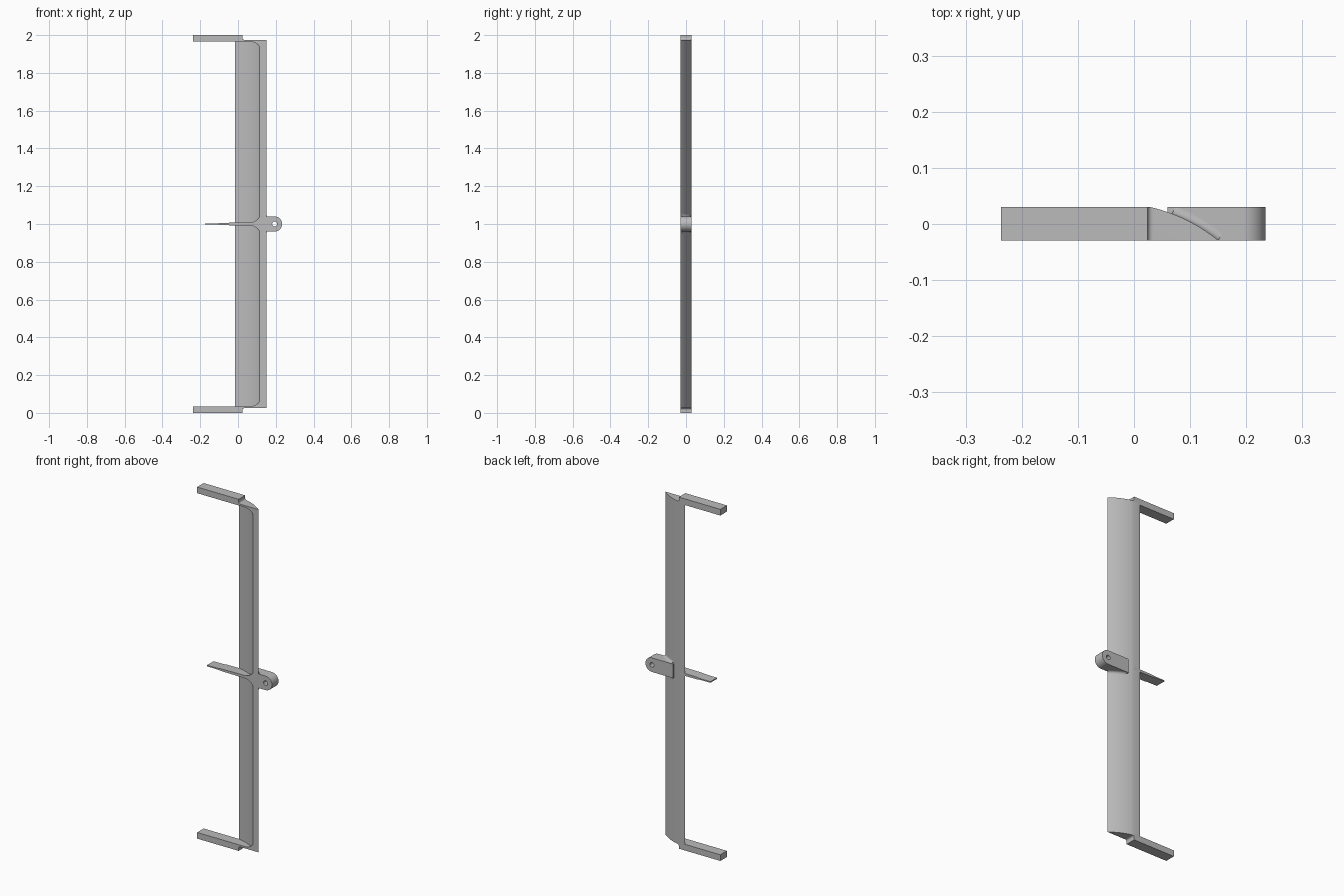
import bpy, bmesh, math
from mathutils import Vector

if "Cube" in bpy.data.objects:
    bpy.data.objects.remove(bpy.data.objects["Cube"])

FRONT, BACK, MID = -0.029, 0.03, 1.0

grey = bpy.data.materials.new("light grey")
grey.use_nodes = True
grey.diffuse_color = (0.5, 0.5, 0.5, 1)
grey.node_tree.nodes["Principled BSDF"].inputs["Base Color"].default_value = (0.5, 0.5, 0.5, 1)


def prism(name, points, direction):
    """Extrude a closed outline along a direction."""
    bm = bmesh.new()
    face = bm.faces.new([bm.verts.new(p) for p in points])
    ext = bmesh.ops.extrude_face_region(bm, geom=[face])
    moved = [v for v in ext["geom"] if isinstance(v, bmesh.types.BMVert)]
    bmesh.ops.translate(bm, verts=moved, vec=direction)
    bmesh.ops.recalc_face_normals(bm, faces=bm.faces[:])
    mesh = bpy.data.meshes.new(name)
    bm.to_mesh(mesh)
    bm.free()
    mesh.materials.append(grey)
    obj = bpy.data.objects.new(name, mesh)
    bpy.context.collection.objects.link(obj)
    return obj


def side_prism(name, outline):
    """Outline in x and z, extruded through the full depth."""
    return prism(name, [(x, FRONT, z) for x, z in outline], (0, BACK - FRONT, 0))


def curve(a, mid, b, n=14):
    """Smooth curve from a to b passing through mid."""
    a, mid, b = Vector(a), Vector(mid), Vector(b)
    c = 2 * mid - (a + b) / 2
    return [tuple((1 - t) ** 2 * a + 2 * t * (1 - t) * c + t * t * b)
            for t in (i / n for i in range(n + 1))]


def arc(cx, cz, r, start, end, n=12):
    return [(cx + r * math.cos(math.radians(start + (end - start) * i / n)),
             cz + r * math.sin(math.radians(start + (end - start) * i / n)))
            for i in range(n + 1)]


def boolean(obj, cutter, operation):
    mod = obj.modifiers.new(operation.lower(), "BOOLEAN")
    mod.operation = operation
    mod.solver = "EXACT"
    mod.object = cutter
    cutter.hide_render = True
    cutter.hide_set(True)
    cutter.display_type = "WIRE"


# Curved vane
back_curve = curve((0.03, BACK), (0.094, 0.007), (0.15, FRONT))
front_curve = curve((0.115, FRONT), (0.058, 0.006), (-0.015, BACK))
vane = prism("vane", [(x, y, 0.03) for x, y in back_curve + front_curve], (0, 0, 1.945))

# Helper that trims the arms and the fin to the back of the vane
limit_outline = [(-0.4, FRONT - 0.02), (0.15, FRONT - 0.02)] + back_curve[::-1] \
    + [(0.025, BACK + 0.02), (-0.4, BACK + 0.02)]
limit = prism("trim_helper", [(x, y, -0.1) for x, y in limit_outline], (0, 0, 2.2))

# Top and bottom arms, stepped down onto the vane and flared below
arm_outline = [(-0.237, 2.0), (0.024, 2.0), (0.024, 1.985)] \
    + arc(0.034, 1.985, 0.01, 180, 270, 6) + [(0.15, 1.975), (0.15, 1.93), (0.122, 1.93)] \
    + arc(0.065, 1.905, 0.06, 25, 90) + [(-0.237, 1.965)]
upper_arm = side_prism("upper_arm", arm_outline)
lower_arm = side_prism("lower_arm", [(x, 2 * MID - z) for x, z in arm_outline])

# Tapered middle fin that flares into the vane
half = [(-0.175, 0.003), (-0.1, 0.004), (-0.095, 0.006), (0.06, 0.008)] \
    + arc(0.06, 0.072, 0.064, -90, -20) + [(0.15, 0.05)]
fin = side_prism("middle_fin", [(x, MID + z) for x, z in half]
                 + [(x, MID - z) for x, z in half[::-1]])

for part in (upper_arm, lower_arm, fin):
    boolean(part, limit, "INTERSECT")

# Rounded lug with a pin hole
lug = side_prism("pivot_lug", [(0.06, MID - 0.04)] + arc(0.194, MID, 0.04, -90, 90, 24)
                 + [(0.06, MID + 0.04)])
front_limit = prism("lug_trim_helper",
                    [(x, y, 0.8) for x, y in front_curve]
                    + [(-0.1, BACK, 0.8), (-0.1, FRONT, 0.8)], (0, 0, 0.4))
boolean(lug, front_limit, "DIFFERENCE")
pin = prism("pin_hole_cutter", [(x, -0.1, z) for x, z in arc(0.194, MID, 0.013, 0, 345, 23)],
            (0, 0.2, 0))
boolean(lug, pin, "DIFFERENCE")

# Small fillets where the lug meets the back of the vane
n = len(back_curve)
for name, sign in (("upper_lug_fillet", 1), ("lower_lug_fillet", -1)):
    bm = bmesh.new()
    profile = [(0, 0)] + [(0.014 + u, 0.014 + w) for u, w in arc(0, 0, 0.014, 180, 270, 6)]
    rings = []
    for x, y in back_curve[4:]:
        rings.append([bm.verts.new((x + 0.5 * u, min(y + 0.87 * u, BACK), MID + sign * (0.04 + w)))
                      for u, w in profile])
    for a, b in zip(rings, rings[1:]):
        for i in range(len(a)):
            j = (i + 1) % len(a)
            bm.faces.new((a[i], a[j], b[j], b[i]))
    bm.faces.new(rings[0])
    bm.faces.new(rings[-1])
    bmesh.ops.recalc_face_normals(bm, faces=bm.faces[:])
    mesh = bpy.data.meshes.new(name)
    bm.to_mesh(mesh)
    bm.free()
    mesh.materials.append(grey)
    bpy.context.collection.objects.link(bpy.data.objects.new(name, mesh))

# Smooth the curved faces, keep the corners sharp
bpy.ops.object.select_all(action="DESELECT")
for obj in bpy.context.collection.objects:
    if obj.type == "MESH" and not obj.hide_render:
        obj.select_set(True)
        bpy.context.view_layer.objects.active = obj
bpy.ops.object.shade_smooth_by_angle(angle=math.radians(30))
